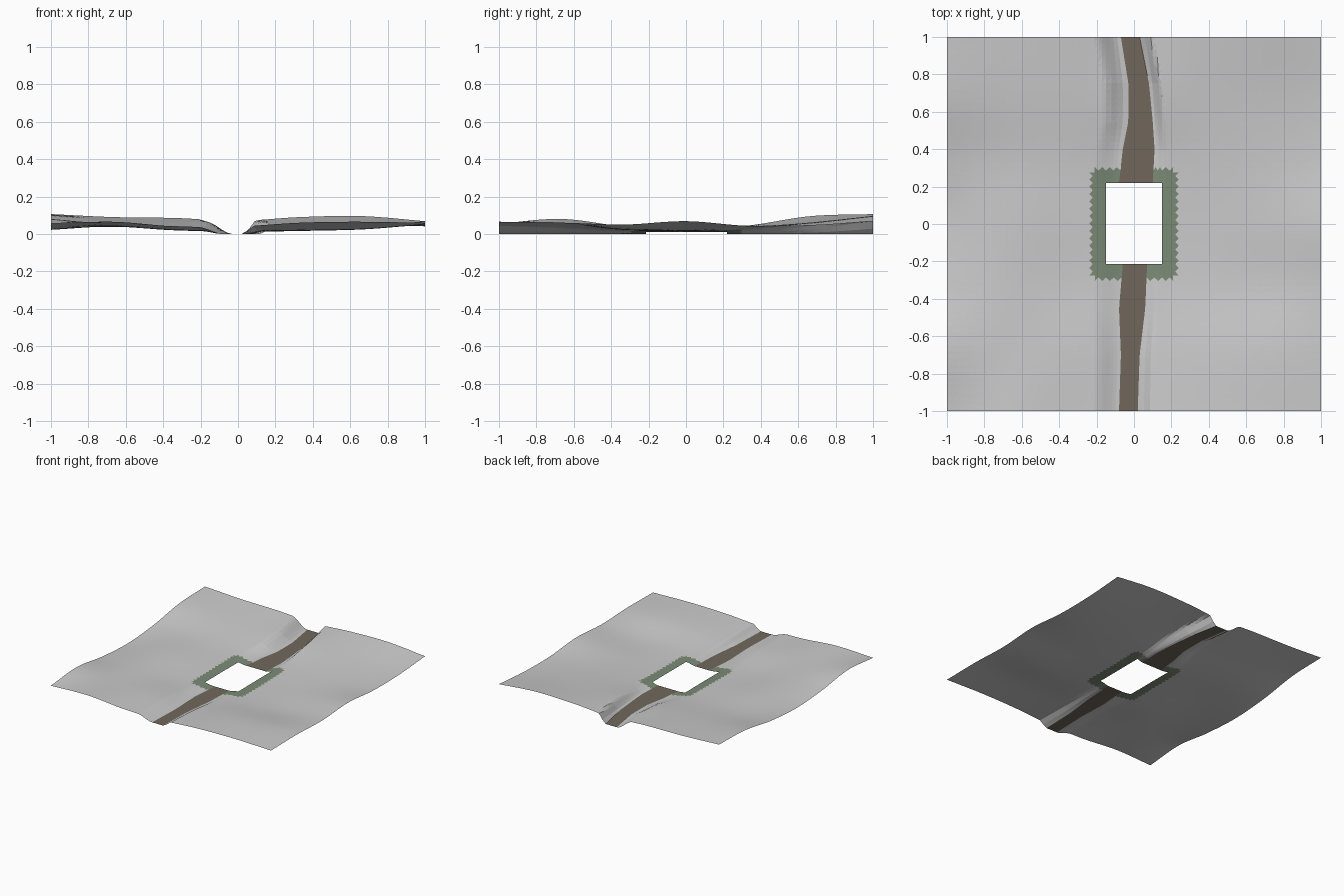
import bpy
import bmesh

cube = bpy.data.objects.get("Cube")
if cube:
    bpy.data.objects.remove(cube, do_unlink=True)


def make_material(name, colour):
    mat = bpy.data.materials.new(name)
    mat.use_nodes = True
    mat.diffuse_color = (*colour, 1)
    mat.node_tree.nodes["Principled BSDF"].inputs["Base Color"].default_value = (*colour, 1)
    return mat


# Coarse hill heights in hundredths, rows from front to back, columns from -x to +x
HILLS = [
    [5.5, 6.5, 4, 4, 6, 6.5, 5.7],
    [8, 5, 4, 3, 5, 6, 6],
    [4, 4, 2, 1.5, 2, 2.5, 5],
    [2.2, 4, 2.3, 1.5, 1.7, 3.5, 6.8],
    [4.5, 4, 3, 2, 3, 4, 4.3],
    [9.5, 7, 6, 6, 6, 6, 4.5],
    [10.6, 9, 8.5, 7, 9, 9.5, 6.8],
]

# Path edges: y, edge on the -x side, edge on the +x side
PATH = [(-1, -.08, .02), (-.7, -.07, .03), (-.45, -.08, .06), (-.22, -.06, .07),
        (.22, -.08, .10), (.4, -.06, .11), (.55, -.03, .10), (.75, -.03, .08), (1, -.07, .03)]

# Hole and verge limits
HOLE_X, HOLE_FRONT, HOLE_BACK = .15, -.215, .22
VERGE_X, VERGE_Y, TOOTH = .23, .295, .009


def spline(values, t):
    """Smooth curve through evenly spaced values, t from -1 to 1."""
    last = len(values) - 1
    s = (t + 1) / 2 * last
    i = min(max(int(s), 0), last - 1)
    f = s - i
    b, c = values[i], values[i + 1]
    a = values[i - 1] if i > 0 else 2 * b - c
    d = values[i + 2] if i + 2 <= last else 2 * c - b
    return b + f / 2 * (c - a + f * (2 * a - 5 * b + 4 * c - d + f * (3 * (b - c) + d - a)))


def path_edges(y):
    for (ya, la, ra), (yb, lb, rb) in zip(PATH, PATH[1:]):
        if y <= yb:
            f = (y - ya) / (yb - ya)
            return la + f * (lb - la), ra + f * (rb - ra)
    return PATH[-1][1:]


def height(x, y):
    left, right = path_edges(y)
    hill = spline([spline(row, x) for row in HILLS], y) / 100
    bank = max((left - x) / .14, (x - right) / .07, 0)
    bank = min(bank, 1)
    return max(hill, .01) * bank * bank * (3 - 2 * bank)


def subdivide(knots, counts):
    """Even steps between each pair of knots."""
    out = [knots[0]]
    for a, b, n in zip(knots, knots[1:], counts):
        out += [a + (b - a) * k / n for k in range(1, n + 1)]
    return out


ROW_COUNTS = [20, 4, 22, 4, 20]
COL_COUNTS = [22, 4, 4, 4, 4, 4, 22]
rows = subdivide([-1, -VERGE_Y, HOLE_FRONT, HOLE_BACK, VERGE_Y, 1], ROW_COUNTS)
row_a, row_b = ROW_COUNTS[0], sum(ROW_COUNTS[:4])
col_a, col_b = COL_COUNTS[0], sum(COL_COUNTS[:6])

# Ground sheet, its grid bent to follow the path and the toothed verge
bm = bmesh.new()
grid = []
for j, y0 in enumerate(rows):
    left, right = path_edges(y0)
    line = []
    cols = subdivide([-1, -VERGE_X, -HOLE_X, left, right, HOLE_X, VERGE_X, 1], COL_COUNTS)
    for i, x in enumerate(cols):
        y = y0
        on_side = i in (col_a, col_b) and row_a <= j <= row_b
        on_end = j in (row_a, row_b) and col_a <= i <= col_b
        if on_side and on_end:
            x *= .9
            y *= .93
        elif on_side:
            x += (TOOTH if j % 2 else -TOOTH) * (1 if x > 0 else -1)
        elif on_end:
            y += (TOOTH if i % 2 else -TOOTH) * (1 if y > 0 else -1)
        line.append(bm.verts.new((x, y, height(x, y))))
    grid.append(line)

# Faces: ground, path strip, green verge, and the open hole
GROUND, TRACK, VERGE = range(3)
path_start = sum(COL_COUNTS[:3])
path_end = path_start + COL_COUNTS[3]
hole_cols = range(col_a + COL_COUNTS[1], col_b - COL_COUNTS[5])
hole_rows = range(row_a + ROW_COUNTS[1], row_b - ROW_COUNTS[3])
for j in range(len(rows) - 1):
    for i in range(len(grid[0]) - 1):
        if i in hole_cols and j in hole_rows:
            continue
        face = bm.faces.new((grid[j][i], grid[j][i + 1], grid[j + 1][i + 1], grid[j + 1][i]))
        if path_start <= i < path_end:
            face.material_index = TRACK
        elif col_a <= i < col_b and row_a <= j < row_b:
            face.material_index = VERGE
        else:
            face.material_index = GROUND

bmesh.ops.delete(bm, geom=[v for v in bm.verts if not v.link_faces], context='VERTS')
bmesh.ops.triangulate(bm, faces=bm.faces[:])

mesh = bpy.data.meshes.new("terrain")
bm.to_mesh(mesh)
bm.free()
mesh.materials.append(make_material("pale grey ground", (.6, .6, .6)))
mesh.materials.append(make_material("brown path", (.165, .137, .108)))
mesh.materials.append(make_material("green verge", (.2, .258, .18)))
terrain = bpy.data.objects.new("terrain", mesh)
bpy.context.collection.objects.link(terrain)
